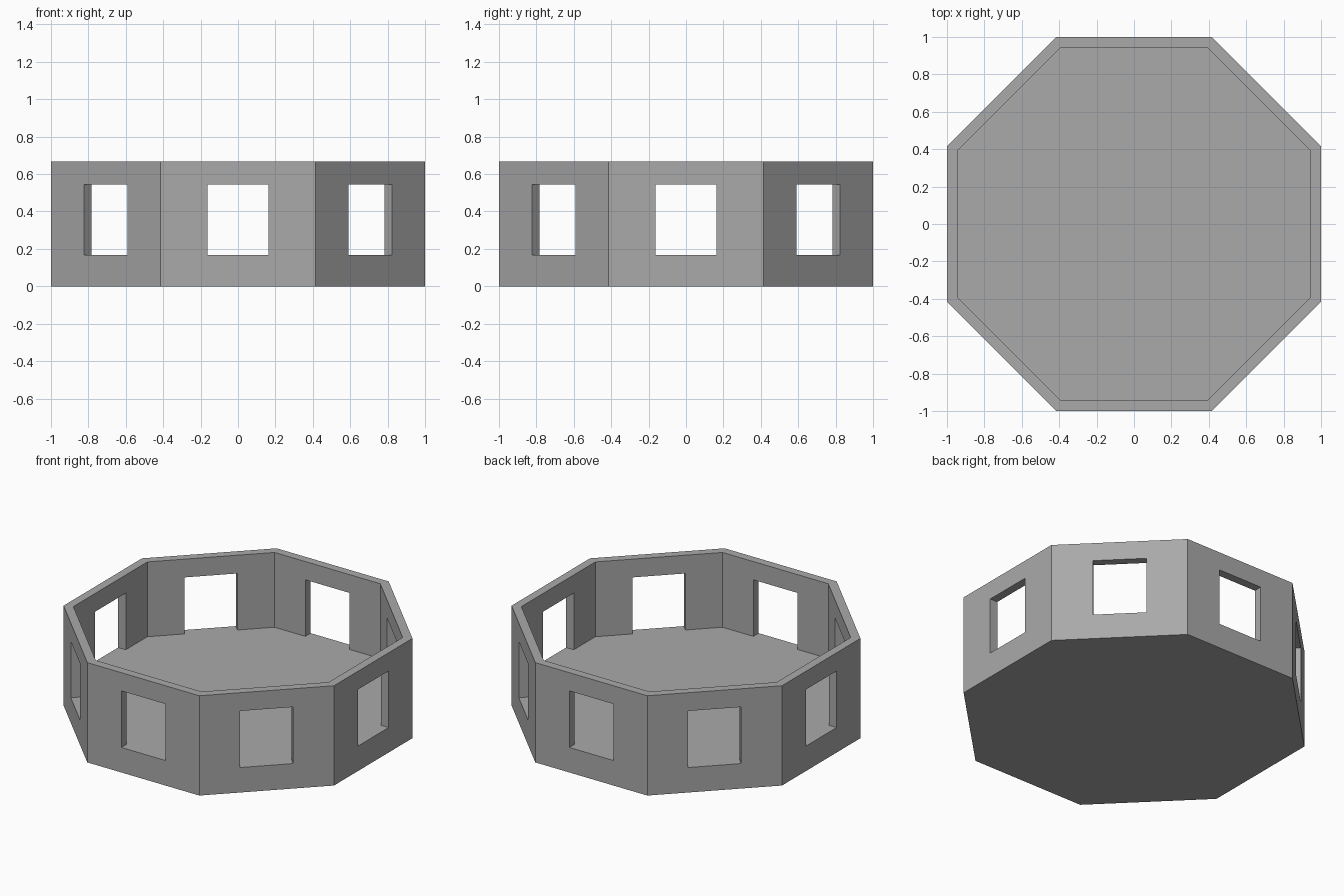
import bpy, bmesh, math
from mathutils import Matrix, Vector

if "Cube" in bpy.data.objects:
    bpy.data.objects.remove(bpy.data.objects["Cube"], do_unlink=True)

SIDES = 8
OUTER, INNER = 1.0, 0.944          # distances from centre to wall faces
HEIGHT, FLOOR = 0.667, 0.167       # floor is flush with the window sills
HALF, HEAD = 0.163, 0.545          # window half width and top
TAN = math.tan(math.pi / SIDES)

grey = bpy.data.materials.new("stone grey")
grey.use_nodes = True
colour = (0.4, 0.4, 0.4, 1)
grey.diffuse_color = colour
grey.node_tree.nodes["Principled BSDF"].inputs["Base Color"].default_value = colour

bm = bmesh.new()
floor_outline, base_outline = [], []

for side in range(SIDES):
    turn = Matrix.Rotation(side * math.tau / SIDES, 3, 'Z')

    def point(u, r, z):
        return bm.verts.new(turn @ Vector((u, -r, z)))

    def rect(r, half, low, high):
        return [point(-half, r, low), point(half, r, low),
                point(half, r, high), point(-half, r, high)]

    # Wall panel and window corners, outside and inside
    wall_out = rect(OUTER, OUTER * TAN, 0, HEIGHT)
    hole_out = rect(OUTER, HALF, FLOOR, HEAD)
    wall_in = rect(INNER, INNER * TAN, FLOOR, HEIGHT)
    hole_in = rect(INNER, HALF, FLOOR, HEAD)

    for i in range(4):
        j = (i + 1) % 4
        bm.faces.new((wall_out[i], wall_out[j], hole_out[j], hole_out[i]))
        if i > 0:  # below the window the inner face meets the floor
            bm.faces.new((wall_in[j], wall_in[i], hole_in[i], hole_in[j]))
            bm.faces.new((hole_out[i], hole_out[j], hole_in[j], hole_in[i]))

    # Wall top
    bm.faces.new((wall_out[3], wall_out[2], wall_in[2], wall_in[3]))
    floor_outline += [wall_in[0], hole_in[0], hole_out[0], hole_out[1], hole_in[1]]
    base_outline.append(wall_out[0])

# Floor running out through the sills, and the underside
bm.faces.new(floor_outline)
bm.faces.new(base_outline[::-1])

bmesh.ops.remove_doubles(bm, verts=bm.verts, dist=0.0001)
bmesh.ops.recalc_face_normals(bm, faces=bm.faces)

mesh = bpy.data.meshes.new("octagonal_room")
bm.to_mesh(mesh)
bm.free()
mesh.materials.append(grey)
room = bpy.data.objects.new("octagonal_room", mesh)
bpy.context.collection.objects.link(room)
